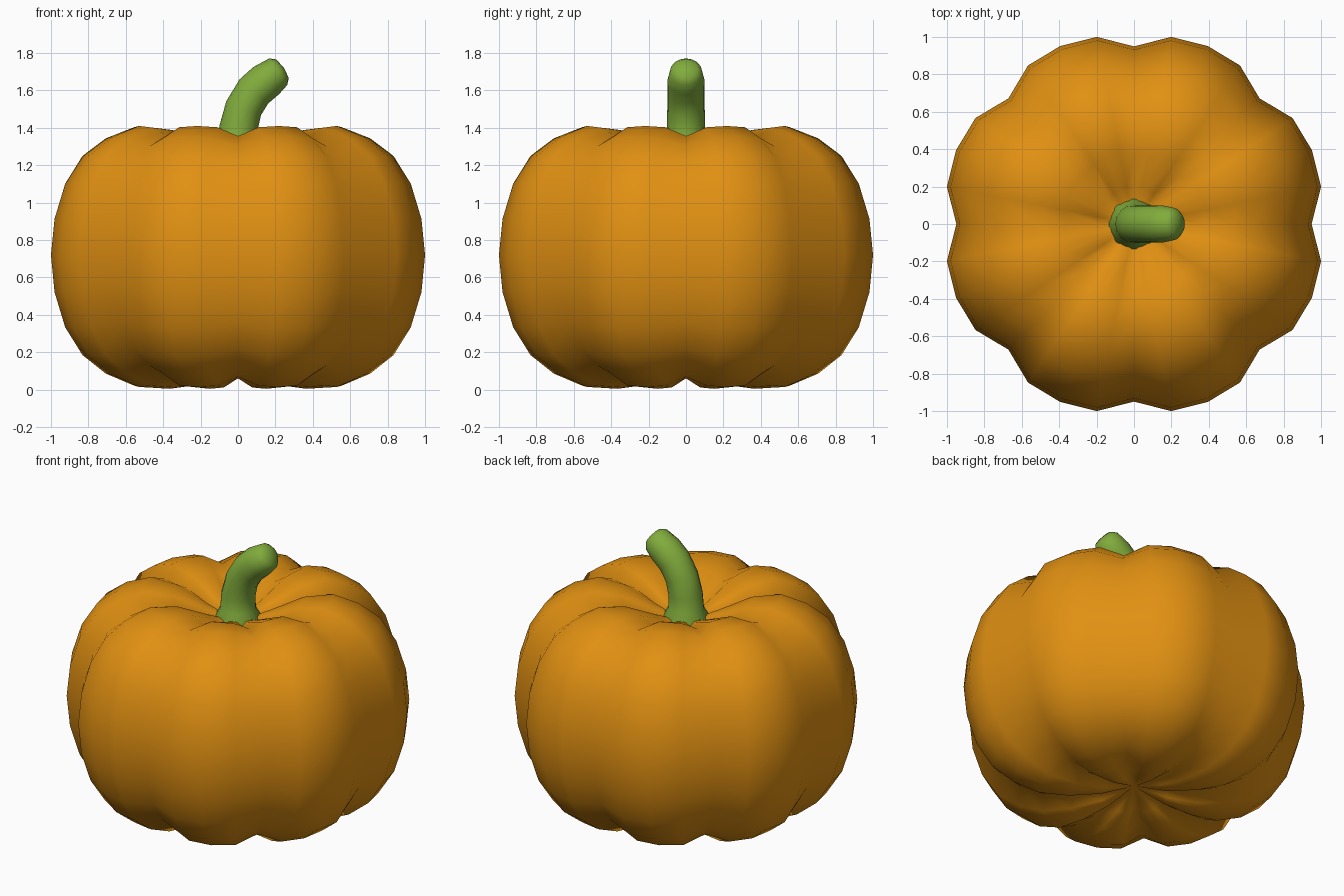
import bpy, bmesh, math
from mathutils import Vector

if "Cube" in bpy.data.objects:
    bpy.data.objects.remove(bpy.data.objects["Cube"])


def material(name, col):
    m = bpy.data.materials.new(name)
    m.diffuse_color = (*col, 1)
    m.use_nodes = True
    m.node_tree.nodes["Principled BSDF"].inputs["Base Color"].default_value = m.diffuse_color
    return m


def loft(name, rings, start, end, mat):
    """Skin closed rings of points, closing both ends with a fan to a pole."""
    bm = bmesh.new()
    vr = [[bm.verts.new(p) for p in r] for r in rings]
    a, b = bm.verts.new(start), bm.verts.new(end)
    n = len(vr[0])
    for i in range(n):
        j = (i + 1) % n
        bm.faces.new((a, vr[0][j], vr[0][i]))
        bm.faces.new((b, vr[-1][i], vr[-1][j]))
        for lo, hi in zip(vr, vr[1:]):
            bm.faces.new((lo[i], lo[j], hi[j], hi[i]))
    bmesh.ops.recalc_face_normals(bm, faces=bm.faces)
    for f in bm.faces:
        f.smooth = True
    me = bpy.data.meshes.new(name)
    bm.to_mesh(me)
    bm.free()
    me.materials.append(mat)
    ob = bpy.data.objects.new(name, me)
    bpy.context.collection.objects.link(ob)
    return ob


orange = material("pumpkin orange", (0.75, 0.28, 0.006))
green = material("stem green", (0.22, 0.41, 0.045))

# Ribbed body: squashed sphere, eight lobes of four segments each
CZ = 0.72
heights = [-0.69, -0.715, -0.705, -0.64, -0.54, -0.39, -0.2, 0,
           0.195, 0.385, 0.535, 0.63, 0.69, 0.67, 0.585]
lobe = [0.922, 0.99, 1.0, 0.99]
body = []
for k, h in enumerate(heights):
    r = 1.03 * math.cos(math.radians(11.25 * (k - 7)))
    ring = []
    for i in range(32):
        f, t = lobe[i % 4], math.tau * i / 32
        ring.append((r * f * math.cos(t), r * f * math.sin(t), CZ + h * f))
    body.append(ring)
loft("pumpkin_body", body, (0, 0, 0.10), (0, 0, 1.22), orange)

# Stem: flared collar, then a tube bending towards +x (x, z, tilt, radius)
path = [(0, 1.18, 0, 0.11), (0, 1.22, 0, 0.135), (0, 1.26, 0, 0.135),
        (0, 1.31, 0, 0.108), (0.003, 1.40, 6, 0.103), (0.03, 1.505, 22, 0.1),
        (0.085, 1.595, 40, 0.1), (0.15, 1.652, 47, 0.1),
        (0.215, 1.70, 56, 0.086), (0.238, 1.716, 56, 0.06)]
stem = []
for x, z, tilt, r in path:
    a = math.radians(tilt)
    side = Vector((math.cos(a), 0, -math.sin(a)))
    stem.append([Vector((x, 0, z)) + side * r * math.cos(t) + Vector((0, r * math.sin(t), 0))
                 for t in (math.tau * i / 16 for i in range(16))])
loft("stem", stem, (0, 0, 1.17), (0.246, 0, 1.721), green)
